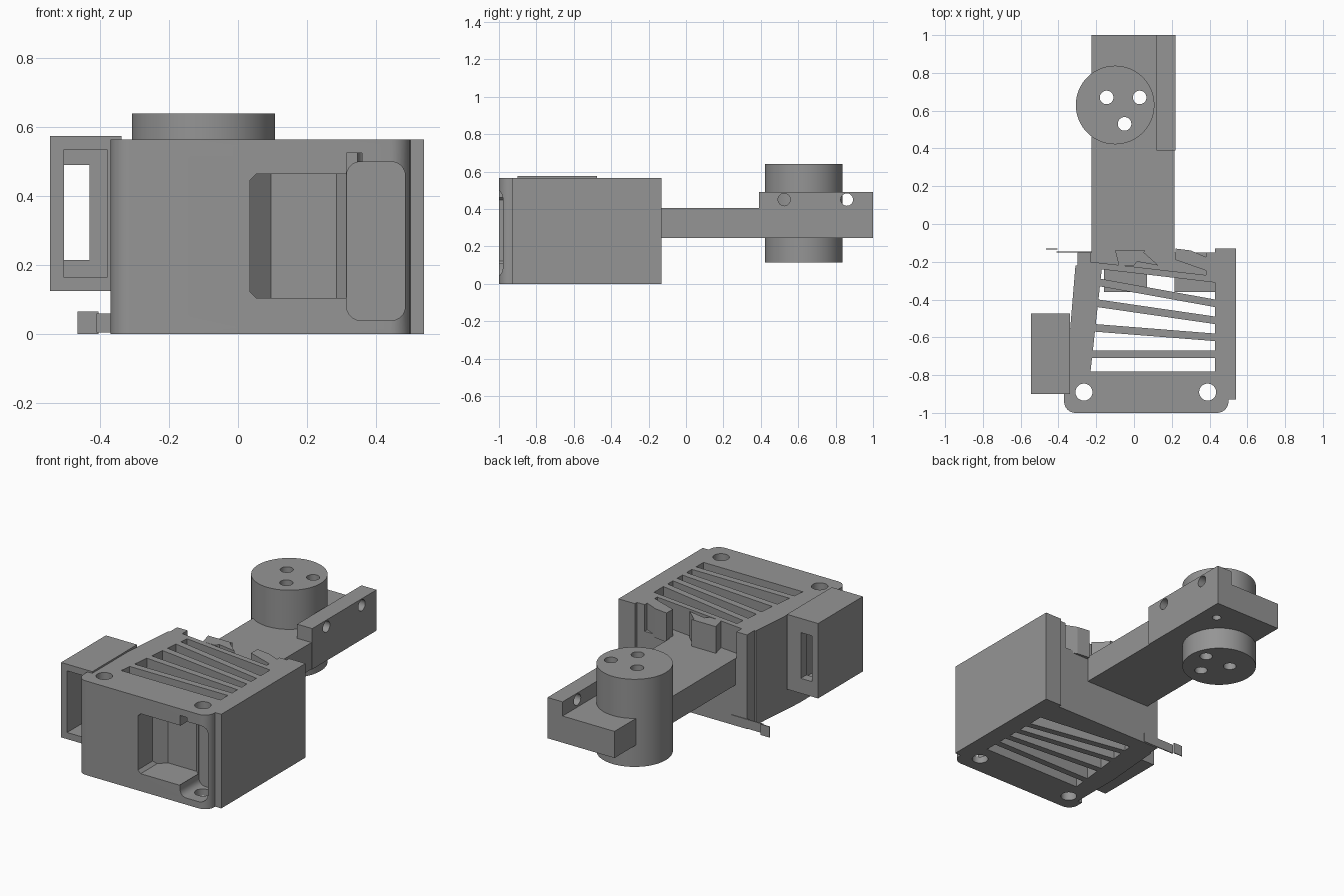
import bpy, bmesh, math
from mathutils import Vector

if "Cube" in bpy.data.objects:
    bpy.data.objects.remove(bpy.data.objects["Cube"], do_unlink=True)

grey = bpy.data.materials.new("plain grey")
grey.use_nodes = True
grey.diffuse_color = (0.3, 0.3, 0.3, 1)
grey.node_tree.nodes["Principled BSDF"].inputs["Base Color"].default_value = (0.3, 0.3, 0.3, 1)


def finish(name, bm):
    bmesh.ops.recalc_face_normals(bm, faces=bm.faces)
    mesh = bpy.data.meshes.new(name)
    bm.to_mesh(mesh)
    bm.free()
    mesh.materials.append(grey)
    ob = bpy.data.objects.new(name, mesh)
    bpy.context.scene.collection.objects.link(ob)
    return ob


def prism(name, pts, z0, z1):
    bm = bmesh.new()
    face = bm.faces.new([bm.verts.new((x, y, z0)) for x, y in pts])
    top = bmesh.ops.extrude_face_region(bm, geom=[face])["geom"]
    bmesh.ops.translate(bm, vec=(0, 0, z1 - z0),
                        verts=[v for v in top if isinstance(v, bmesh.types.BMVert)])
    return finish(name, bm)


def box(name, x0, x1, y0, y1, z0, z1):
    return prism(name, [(x0, y0), (x1, y0), (x1, y1), (x0, y1)], z0, z1)


def cylinder(name, centre, radius, depth, axis="Z", sides=48):
    bm = bmesh.new()
    bmesh.ops.create_cone(bm, cap_ends=True, segments=sides, radius1=radius,
                          radius2=radius, depth=depth)
    rot = Vector((0, 0, 1)).rotation_difference(Vector((1, 0, 0)) if axis == "X" else Vector((0, 0, 1)))
    bmesh.ops.rotate(bm, verts=bm.verts, matrix=rot.to_matrix())
    bmesh.ops.translate(bm, verts=bm.verts, vec=centre)
    return finish(name, bm)


def bevel_along_y(ob, width, segments):
    bm = bmesh.new()
    bm.from_mesh(ob.data)
    edges = [e for e in bm.edges
             if abs((e.verts[0].co - e.verts[1].co).normalized().y) > 0.9]
    bmesh.ops.bevel(bm, geom=edges, offset=width, segments=segments,
                    profile=0.5, affect="EDGES")
    bm.to_mesh(ob.data)
    bm.free()
    return ob


def cut(ob, *cutters):
    for c in cutters:
        c.hide_render = True
        mod = ob.modifiers.new("cut", "BOOLEAN")
        mod.operation, mod.solver, mod.object = "DIFFERENCE", "EXACT", c
        bpy.context.view_layer.objects.active = ob
        bpy.ops.object.modifier_apply(modifier=mod.name)
        bpy.data.objects.remove(c, do_unlink=True)


def arc(cx, cy, r, a0, a1, n=8):
    return [(cx + r * math.cos(math.radians(a0 + (a1 - a0) * i / n)),
             cy + r * math.sin(math.radians(a0 + (a1 - a0) * i / n))) for i in range(n + 1)]


# Main housing with two rounded front corners
outline = arc(-0.31, -0.94, 0.06, 180, 270) + arc(0.44, -0.94, 0.06, 270, 360)
outline += [(0.5, -0.93), (0.54, -0.93), (0.54, -0.13), (0.43, -0.13), (0.43, -0.15),
            (-0.3, -0.15), (-0.3, -0.22), (-0.31, -0.22), (-0.34, -0.58),
            (-0.34, -0.9), (-0.37, -0.9)]
housing = prism("housing", outline, 0, 0.565)

# Fanned vent slots between full-height fins: (front left, front right, rear left, rear right)
slots = [(-0.78, -0.78, -0.71, -0.71), (-0.67, -0.67, -0.57, -0.62),
         (-0.53, -0.58, -0.44, -0.53), (-0.40, -0.49, -0.33, -0.44),
         (-0.29, -0.40, -0.24, -0.31)]


def left_x(y):
    return -0.23 + (y + 0.78) * 0.11


for a, b, c, d in slots:
    cut(housing, prism("slot", [(left_x(a), a), (0.43, b), (0.43, d), (left_x(c), c)], -0.1, 0.7))

# Open upper rear of the housing
cut(housing, prism("rear_gap", [(-0.23, -0.2), (0.38, -0.27), (0.38, -0.05), (-0.23, -0.05)], 0.405, 0.7))

# Front pocket and its taller side recess
cut(housing,
    bevel_along_y(prism("pocket", [(0.035, -1.1), (0.33, -1.1), (0.33, -0.84), (0.285, -0.8),
                                   (0.095, -0.8), (0.035, -0.86)], 0.105, 0.465), 0.018, 1),
    bevel_along_y(box("recess", 0.315, 0.485, -1.1, -0.82, 0.04, 0.5), 0.04, 5),
    box("recess_top", 0.315, 0.36, -1.1, -0.9, 0.4, 0.525))

# Vertical screw holes
for x in (-0.265, 0.39):
    cut(housing, cylinder("screw_hole", (x, -0.89, 0.3), 0.045, 1))

# Broken fin pieces along the rear edge
fins = [[(-0.08, -0.22), (0.0, -0.22), (0.06, -0.14), (-0.1, -0.14)],
        [(-0.05, -0.14), (0.04, -0.14), (0.13, -0.22), (0.02, -0.2)],
        [(0.22, -0.13), (0.3, -0.14), (0.44, -0.2), (0.42, -0.26), (0.22, -0.19)]]
for i, pts in enumerate(fins):
    prism("rear_fin_%d" % (i + 1), pts, 0.39, 0.565)

# Thin tab at the lower rear
box("rear_tab", -0.465, -0.405, -0.135, -0.13, 0, 0.065)
box("rear_tab_strip", -0.41, -0.2, -0.152, -0.146, 0.005, 0.06)

# Side box, open at the front with a slot through its rear wall
side_box = box("side_box", -0.545, -0.338, -0.9, -0.475, 0.125, 0.575)
cut(side_box, box("side_pocket", -0.505, -0.38, -1, -0.53, 0.165, 0.535),
    box("side_slot", -0.505, -0.43, -0.6, -0.4, 0.215, 0.49))

# Arm with its inner ends, and the raised rail
arm = box("arm", -0.225, 0.215, -0.2, 1, 0.245, 0.405)
box("arm_root", -0.16, 0.07, -0.36, -0.19, 0.25, 0.4)
box("arm_root_block", 0.214, 0.43, -0.36, -0.16, 0.25, 0.4)
rail = box("rail", 0.12, 0.22, 0.39, 1, 0.245, 0.49)
for y in (0.525, 0.86):
    cut(rail, cylinder("rail_hole", (0.17, y, 0.45), 0.033, 0.3, "X", 32))
for ob in (arm, rail):
    cut(ob, cylinder("arm_pin_hole", (0.12, 0.87, 0.25), 0.025, 0.2, sides=24))

# Round boss through the arm with three holes
boss = cylinder("boss", (-0.1, 0.63, 0.377), 0.208, 0.526, sides=96)
for x, y in ((-0.145, 0.67), (0.03, 0.67), (-0.05, 0.53)):
    for ob in (boss, arm):
        cut(ob, cylinder("boss_hole", (x, y, 0.35), 0.036, 1, sides=32))

# Smooth the round walls, keep the edges sharp
bpy.ops.object.select_all(action="DESELECT")
for ob in (housing, rail, arm, boss):
    ob.select_set(True)
bpy.context.view_layer.objects.active = housing
bpy.ops.object.shade_smooth_by_angle(angle=math.radians(30))
